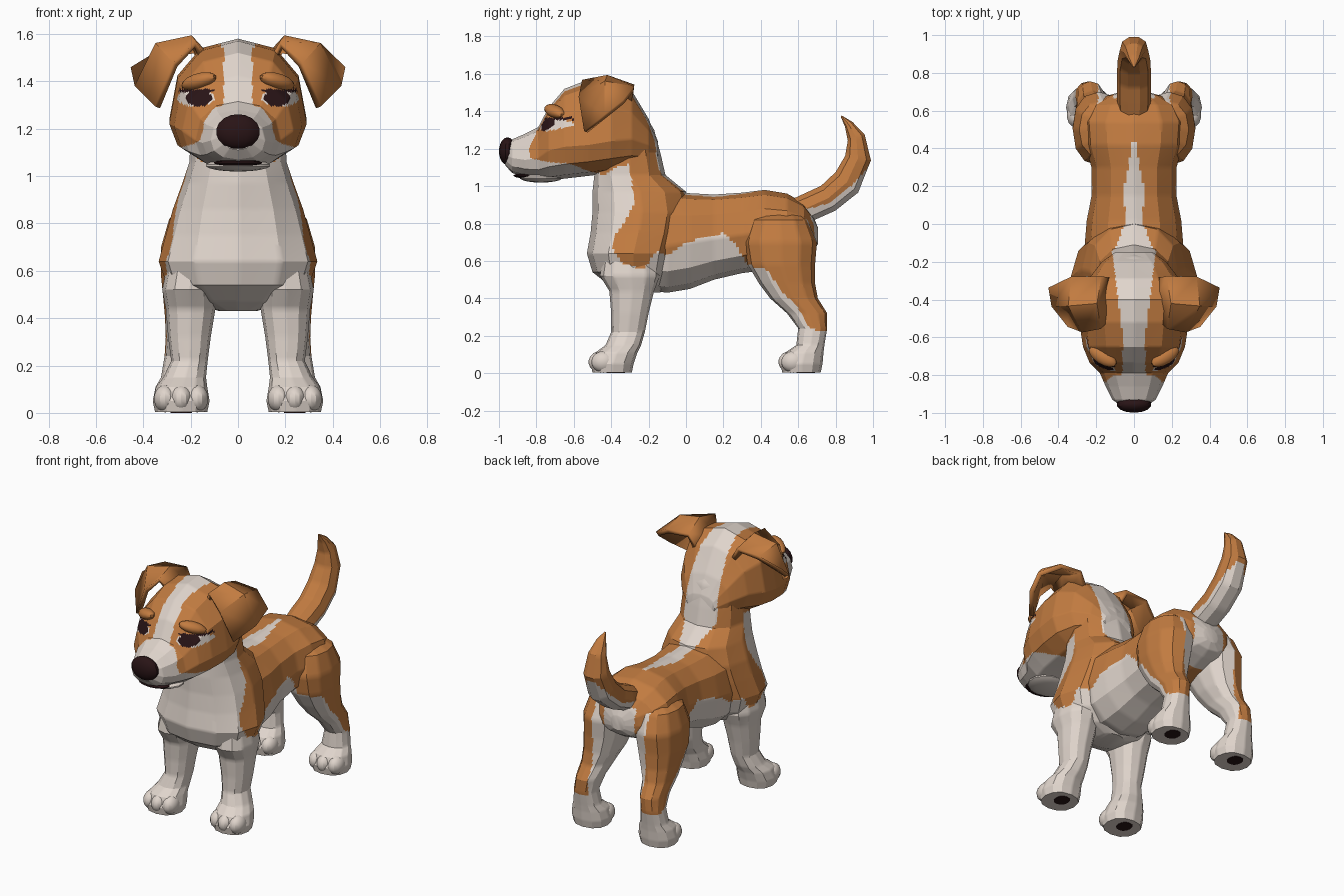
import bpy
import bmesh
from math import cos, sin, pi, radians, copysign
from mathutils import Vector, Matrix

cube = bpy.data.objects.get("Cube")
if cube:
    bpy.data.objects.remove(cube, do_unlink=True)


def make_material(name, colour):
    mat = bpy.data.materials.new(name)
    mat.use_nodes = True
    mat.diffuse_color = (*colour, 1)
    mat.node_tree.nodes["Principled BSDF"].inputs["Base Color"].default_value = (*colour, 1)
    return mat


WHITE, TAN, DARK = range(3)
MATERIALS = [make_material("cream_white", (0.74, 0.66, 0.60)),
             make_material("tan_brown", (0.54, 0.20, 0.052)),
             make_material("dark_brown", (0.022, 0.007, 0.008))]

# Side outline (y, z) of the tan coat
COAT = [(-.8, 1.7), (-.8, 1.28), (-.84, 1.2), (-.83, 1.15), (-.75, 1.13), (-.62, 1.12),
        (-.52, 1.08), (-.43, 1.06), (-.38, 1.1), (-.3, 1.12), (-.28, .9), (-.33, .8),
        (-.39, .72), (-.39, .66), (-.33, .58), (-.22, .56), (-.16, .65), (-.1, .63),
        (0, .7), (.2, .75), (.27, .68), (.33, .58), (.44, .55), (.5, .45), (.57, .38),
        (.62, .32), (.65, .25), (.72, .22), (.9, .22), (.9, 1.7)]


def inside(y, z, poly):
    hit = False
    for (y0, z0), (y1, z1) in zip(poly, poly[1:] + poly[:1]):
        if (z0 > z) != (z1 > z) and y < y0 + (z - z0) * (y1 - y0) / (z1 - z0):
            hit = not hit
    return hit


def stripe_width(y, z):
    if y > 0 or z < .96:
        return min(.05, .18 * (.48 - y)) if z > .88 else 0
    return min(.06 + .12 * max(0, y + .6), .05 + .5 * (z - .96))


# Colour rules, one per kind of part
def paint_coat(p):
    x = abs(p.x)
    if not inside(p.y, p.z, COAT) or x < stripe_width(p.y, p.z):
        return WHITE
    return WHITE if p.y > .55 and p.z < .84 and x < .11 else TAN


def paint_head(p):
    x = abs(p.x)
    if p.y < -.6:
        if ((x - .165) / .055) ** 2 + ((p.z - 1.33) / .036) ** 2 < 1:
            return DARK
        if abs(x - .175) < .078 and abs(p.z - 1.361) < .006:
            return DARK
        if ((x - .177) / .08) ** 2 + ((p.z - 1.33) / .036) ** 2 < 1:
            return WHITE
        if x < .06 + .5 * max(0, 1.31 - p.z):
            return WHITE
    return paint_coat(p)


def paint_hind(p):
    return WHITE if abs(p.x) < .19 and p.z < .84 else paint_coat(p)


def paint_tail(p):
    return TAN if p.z > .88 + 1.9 * max(0, p.y - .63) ** 2 else WHITE


def finish(name, bm, paint):
    bmesh.ops.recalc_face_normals(bm, faces=bm.faces)
    for face in bm.faces:
        face.material_index = paint(face.calc_center_median()) if callable(paint) else paint
    mesh = bpy.data.meshes.new(name)
    bm.to_mesh(mesh)
    bm.free()
    for mat in MATERIALS:
        mesh.materials.append(mat)
    obj = bpy.data.objects.new(name, mesh)
    bpy.context.collection.objects.link(obj)
    return obj


def ring(centre, u, up, down=None, n=12):
    """Rounded section with separate upper and lower heights."""
    pts = []
    for i in range(n):
        a = 2 * pi * i / n
        c, s = (copysign(abs(f) ** .88, f) for f in (cos(a), sin(a)))
        pts.append(Vector(centre) + Vector(u) * c + Vector(up if s > 0 or not down else down) * s)
    return pts


def loft(name, rings, paint, cuts=5):
    bm = bmesh.new()
    rows = [[bm.verts.new(p) for p in r] for r in rings]
    n = len(rows[0])
    for a, b in zip(rows, rows[1:]):
        for i in range(n):
            j = (i + 1) % n
            bm.faces.new((a[i], a[j], b[j], b[i]))
    bm.faces.new(rows[0])
    bm.faces.new(rows[-1])
    if cuts:
        bmesh.ops.subdivide_edges(bm, edges=bm.edges[:], cuts=cuts, use_grid_fill=True)
    return finish(name, bm, paint)


def section_y(y, w, top, bottom, mid):
    return ring((0, y, mid), (w, 0, 0), (0, 0, top - mid), (0, 0, mid - bottom))


def section_z(z, front, back, w, x=0):
    return ring((x, (front + back) / 2, z), (w, 0, 0), (0, (back - front) / 2, 0))


def ball(name, centre, size, colour, turn=0, tilt=0):
    bm = bmesh.new()
    matrix = (Matrix.Translation(centre) @ Matrix.Rotation(turn, 4, "Z")
              @ Matrix.Rotation(tilt, 4, "Y") @ Matrix.Diagonal((*size, 1)))
    bmesh.ops.create_uvsphere(bm, u_segments=14, v_segments=9, radius=1, matrix=matrix)
    return finish(name, bm, colour)


# Torso, chest with neck, head
loft("torso", [section_y(*s) for s in (
    (-.25, .23, .97, .45, .7), (-.1, .26, .98, .43, .68), (.02, .25, .962, .45, .7),
    (.15, .225, .955, .5, .72), (.3, .225, .965, .535, .74), (.42, .26, .98, .55, .76),
    (.54, .27, .96, .58, .76), (.63, .225, .91, .62, .75), (.68, .14, .84, .65, .74),
    (.705, .05, .78, .69, .73))], paint_coat, 8)
loft("neck_and_chest", [section_z(*s) for s in (
    (1.42, -.44, -.24, .16), (1.3, -.46, -.17, .195), (1.17, -.48, -.135, .2),
    (1.06, -.49, -.11, .205), (.97, -.5, 0, .235), (.86, -.5, .02, .275),
    (.75, -.51, 0, .305), (.64, -.53, -.03, .335), (.54, -.5, -.06, .3),
    (.47, -.41, -.1, .2), (.43, -.32, -.14, .08))], paint_coat, 8)
loft("head", [section_y(*s) for s in (
    (-.965, .065, 1.22, 1.11, 1.17), (-.93, .115, 1.25, 1.07, 1.15),
    (-.86, .15, 1.28, 1.05, 1.14), (-.79, .18, 1.315, 1.035, 1.15),
    (-.735, .235, 1.42, 1.03, 1.19), (-.65, .27, 1.52, 1.04, 1.21),
    (-.52, .29, 1.57, 1.055, 1.22), (-.4, .29, 1.58, 1.07, 1.24),
    (-.29, .24, 1.51, 1.09, 1.25), (-.2, .17, 1.36, 1.1, 1.22),
    (-.15, .1, 1.24, 1.1, 1.18))], paint_head, 12)

# Muzzle details
ball("nose", (0, -.955, 1.187), (.095, .045, .074), DARK)
ball("mouth", (0, -.86, 1.056), (.105, .062, .014), DARK)
ball("chin", (0, -.775, 1.045), (.14, .115, .026), WHITE)

# Tail: y, z, thickness, width, lean of the section
tail = []
for y, z, thick, width, lean in (
        (.57, .86, .07, .08, 100), (.66, .89, .08, .09, 105), (.76, .935, .08, .09, 120),
        (.86, 1.02, .085, .088, 138), (.92, 1.15, .073, .075, 170),
        (.91, 1.26, .05, .055, 200), (.87, 1.33, .025, .032, 215), (.83, 1.375, .004, .005, 220)):
    a = radians(lean)
    tail.append(ring((0, y, z), (width, 0, 0), (0, cos(a) * thick, sin(a) * thick), n=10))
loft("tail", tail, paint_tail)

FRONT_LEG = ((.64, -.44, -.16, .1, .195), (.52, -.46, -.14, .115, .205), (.44, -.41, -.17, .105, .2),
             (.32, -.4, -.2, .09, .205), (.22, -.4, -.22, .077, .205), (.15, -.43, -.24, .09, .225),
             (.11, -.485, -.26, .108, .238), (.05, -.51, -.28, .12, .24), (.003, -.5, -.29, .11, .24))
HIND_LEG = ((.89, .42, .58, .06, .1), (.82, .35, .65, .125, .165), (.7, .31, .7, .14, .185),
            (.58, .33, .69, .13, .195), (.48, .39, .69, .11, .205), (.4, .45, .705, .088, .22),
            (.32, .54, .755, .075, .23), (.24, .6, .755, .07, .24), (.15, .59, .74, .085, .24),
            (.11, .53, .735, .108, .24), (.05, .505, .73, .12, .24), (.003, .515, .72, .11, .24))
# Ear rows from root over the fold to the hanging edge, front to back
EAR = (((.13, -.5, 1.46), (.13, -.4, 1.5), (.13, -.29, 1.44)),
       ((.18, -.55, 1.555), (.2, -.42, 1.58), (.18, -.28, 1.53)),
       ((.265, -.565, 1.47), (.34, -.43, 1.55), (.325, -.28, 1.52)),
       ((.34, -.535, 1.29), (.425, -.43, 1.375), (.442, -.335, 1.45)))


def mirrored(pts, side):
    return [Vector((p.x * side, p.y, p.z)) for p in pts]


for side, label in ((1, "left"), (-1, "right")):
    # Legs, toes and paw pads
    for kind, rows, paint in (("front", FRONT_LEG, paint_coat), ("hind", HIND_LEG, paint_hind)):
        loft(f"{label}_{kind}_leg", [mirrored(section_z(*r), side) for r in rows], paint)
        toe_y = rows[-2][1] + .055
        for i in (-1, 0, 1):
            ball(f"{label}_{kind}_toe", (side * (.24 + .068 * i), toe_y + .015 * abs(i), .06),
                 (.048, .066, .058), WHITE)
        loft(f"{label}_{kind}_paw_pad",
             [mirrored(section_z(z, toe_y + .03, toe_y + .13, .045, .24), side) for z in (0, .006)],
             DARK, 0)
    # Brow and drooping eyelid
    ball(f"{label}_eyelid", (side * .165, -.702, 1.4), (.085, .042, .034), TAN,
         side * radians(32), side * radians(14))
    # Folded ear
    bm = bmesh.new()
    grid = [[bm.verts.new(p) for p in mirrored([Vector(c) for c in row], side)] for row in EAR]
    for a, b in zip(grid, grid[1:]):
        for i in range(2):
            quad = (a[i], b[i], b[i + 1], a[i + 1])
            bm.faces.new(quad if side > 0 else quad[::-1])
    ear = finish(f"{label}_ear", bm, TAN)
    thick = ear.modifiers.new("thickness", "SOLIDIFY")
    thick.thickness = .03
    thick.offset = 0

# Soft facets with crisp creases
bpy.ops.object.select_all(action="DESELECT")
for obj in bpy.context.collection.objects:
    if obj.type == "MESH":
        obj.select_set(True)
        bpy.context.view_layer.objects.active = obj
bpy.ops.object.shade_smooth_by_angle(angle=radians(28))
